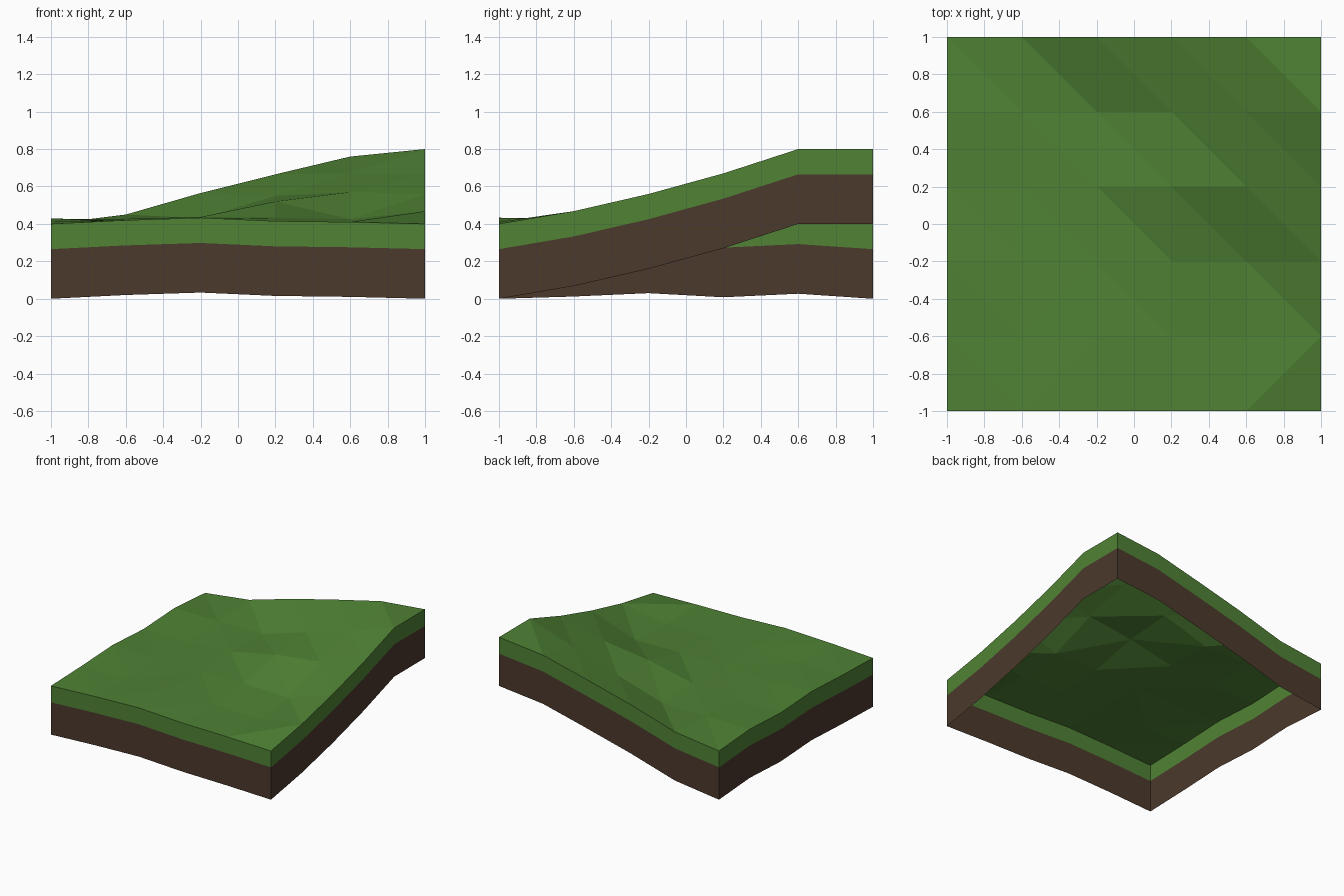
import bpy
import bmesh

if "Cube" in bpy.data.objects:
    bpy.data.objects.remove(bpy.data.objects["Cube"], do_unlink=True)


def make_material(name, colour):
    material = bpy.data.materials.new(name)
    material.use_nodes = True
    material.diffuse_color = colour
    shader = material.node_tree.nodes["Principled BSDF"]
    shader.inputs["Base Color"].default_value = colour
    shader.inputs["Roughness"].default_value = 0.9
    return material


grass = make_material("grass green", (0.079, 0.223, 0.035, 1))
soil = make_material("soil brown", (0.072, 0.041, 0.026, 1))


def add_object(name, bm, material):
    mesh = bpy.data.meshes.new(name)
    bm.to_mesh(mesh)
    bm.free()
    mesh.materials.append(material)
    obj = bpy.data.objects.new(name, mesh)
    bpy.context.collection.objects.link(obj)
    return obj


# Ground heights in hundredths, rows from front to back, columns along x
heights = [
    [40, 42, 43.3, 41.5, 41, 40],
    [41.2, 41, 43, 41.5, 40.4, 46.8],
    [43, 41.5, 42.5, 43.3, 42.5, 56],
    [40.8, 41, 43.7, 52, 57, 67],
    [42.7, 42.7, 43, 55, 67, 80],
    [40, 45, 56.5, 66.5, 76, 80],
]
CELLS = len(heights) - 1
GRASS_DEPTH = 0.135
TOTAL_DEPTH = 0.4


def point(i, j, drop=0.0):
    step = 2 / CELLS
    return (i * step - 1, j * step - 1, heights[j][i] / 100 - drop)


# Faceted grass surface; a few cells are split along the other diagonal
rising_cells = {(1, 0), (2, 0), (4, 0), (1, 1)}
bm = bmesh.new()
grid = [[bm.verts.new(point(i, j)) for i in range(CELLS + 1)]
        for j in range(CELLS + 1)]
for j in range(CELLS):
    for i in range(CELLS):
        a, b = grid[j][i], grid[j][i + 1]
        c, d = grid[j + 1][i + 1], grid[j + 1][i]
        if (i, j) in rising_cells:
            triangles = [(a, b, c), (a, c, d)]
        else:
            triangles = [(a, b, d), (b, c, d)]
        for triangle in triangles:
            bm.faces.new(triangle)
add_object("grass_surface", bm, grass)

# Perimeter path, counter-clockwise from the front corner at -x
n = CELLS
border = ([(k, 0) for k in range(n)] + [(n, k) for k in range(n)]
          + [(n - k, n) for k in range(n)] + [(0, n - k) for k in range(n)])


def add_skirt(name, upper, lower, material):
    bm = bmesh.new()
    top = [bm.verts.new(point(i, j, upper)) for i, j in border]
    low = [bm.verts.new(point(i, j, lower)) for i, j in border]
    for k in range(len(border)):
        bm.faces.new((low[k - 1], low[k], top[k], top[k - 1]))
    add_object(name, bm, material)


# Open-bottomed side bands that follow the ground edge
add_skirt("grass_edge", 0, GRASS_DEPTH, grass)
add_skirt("soil_edge", GRASS_DEPTH, TOTAL_DEPTH, soil)
